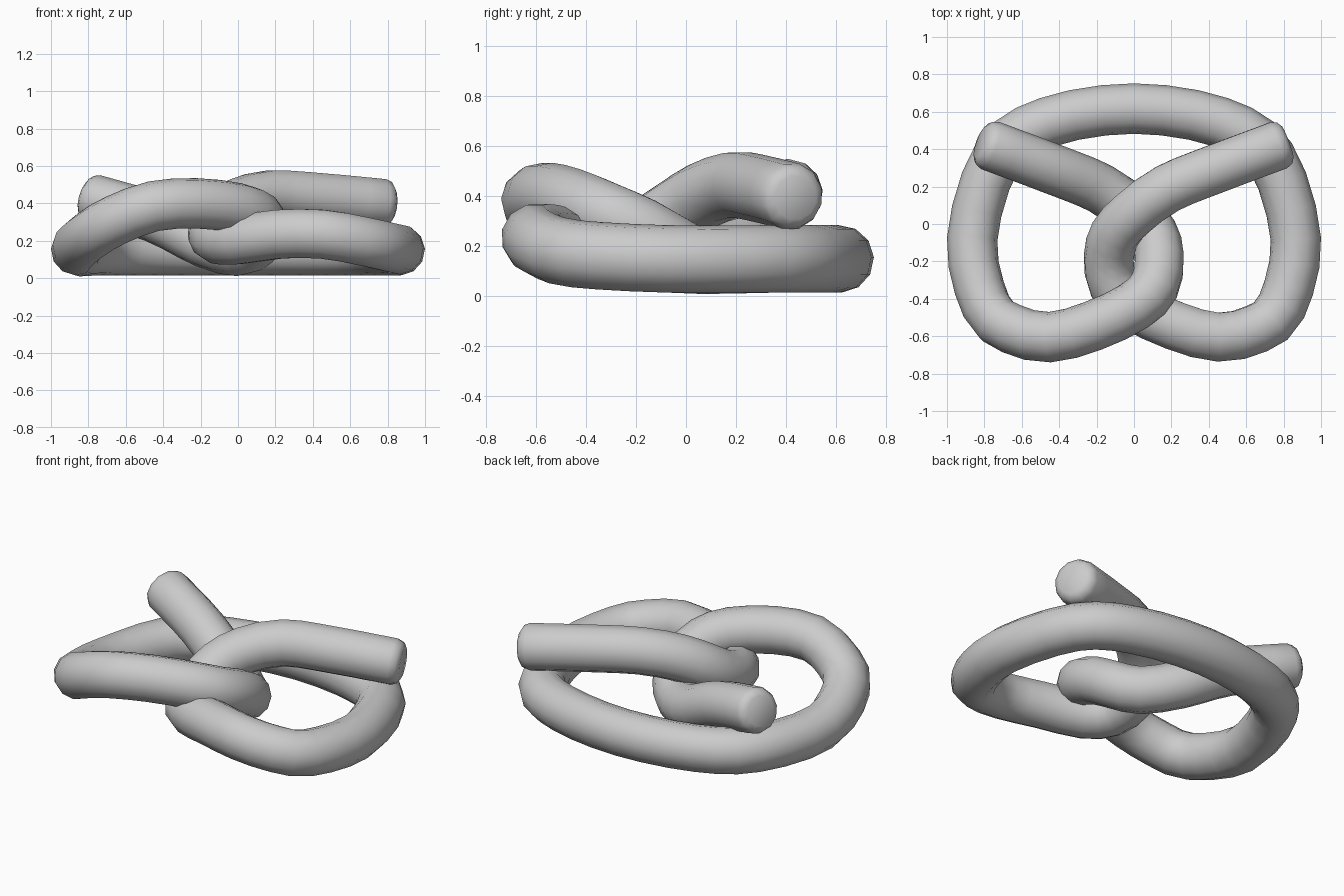
import bpy
from mathutils import Vector

cube = bpy.data.objects.get("Cube")
if cube:
    bpy.data.objects.remove(cube, do_unlink=True)

RADIUS = 0.135

# Half of the dough path, from back centre to free end:
# x, y shared by both halves, then height on the left (+x) and right (-x) half
HALF = [
    (0.46, 0.545, 0.15, 0.15),
    (0.73, 0.36, 0.15, 0.15),
    (0.865, -0.08, 0.15, 0.15),
    (0.79, -0.44, 0.17, 0.23),
    (0.655, -0.56, 0.20, 0.31),
    (0.45, -0.605, 0.235, 0.385),
    (0.22, -0.545, 0.235, 0.40),
    (0.0, -0.44, 0.205, 0.375),
    (-0.11, -0.33, 0.21, 0.33),
    (-0.135, -0.18, 0.25, 0.265),
    (-0.10, -0.05, 0.33, 0.19),
    (0.0, 0.06, 0.40, 0.145),
    (0.18, 0.19, 0.445, 0.19),
    (0.45, 0.30, 0.43, 0.325),
    (0.77, 0.42, 0.40, 0.42),
]
left = [Vector((x, y, zl)) for x, y, zl, zr in HALF]
right = [Vector((-x, y, zr)) for x, y, zl, zr in HALF]
keys = right[::-1] + [Vector((0, 0.617, 0.15))] + left


def smooth_path(pts, steps):
    """Catmull-Rom samples through the key points."""
    ext = [2 * pts[0] - pts[1]] + pts + [2 * pts[-1] - pts[-2]]
    out = []
    for a, b, c, d in zip(ext, ext[1:], ext[2:], ext[3:]):
        n = steps if (c - b).length > 0.25 else 2
        for i in range(n):
            t = i / n
            out.append(0.5 * (2 * b + (c - a) * t + (2 * a - 5 * b + 4 * c - d) * t**2
                              + (3 * b - a - 3 * c + d) * t**3))
    return out + [pts[-1]]


path = [(p, 1.0) for p in smooth_path(keys, 3)]


# Rounded rims at both free ends
def rim(end, before):
    d = (end - before).normalized()
    return [(end + d * 0.035, 0.9), (end + d * 0.055, 0.66)]


path = rim(keys[0], keys[1])[::-1] + path + rim(keys[-1], keys[-2])

# Round dough rope swept along the path
curve = bpy.data.curves.new("dough_rope", 'CURVE')
curve.dimensions = '3D'
curve.bevel_depth = RADIUS
curve.bevel_resolution = 4
curve.use_fill_caps = True
spline = curve.splines.new('POLY')
spline.points.add(len(path) - 1)
for point, (co, r) in zip(spline.points, path):
    point.co = (*co, 1)
    point.radius = r

rope = bpy.data.objects.new("dough_rope", curve)
bpy.context.collection.objects.link(rope)
bpy.ops.object.select_all(action='DESELECT')
rope.select_set(True)
bpy.context.view_layer.objects.active = rope
bpy.ops.object.convert(target='MESH')
rope = bpy.context.object
rope.name = "dough_rope"

# Plain grey material
grey = bpy.data.materials.new("plain_grey")
grey.use_nodes = True
colour = (0.6, 0.6, 0.6, 1)
grey.diffuse_color = colour
grey.node_tree.nodes["Principled BSDF"].inputs["Base Color"].default_value = colour
rope.data.materials.clear()
rope.data.materials.append(grey)

# Weld cap seams and smooth
bpy.ops.object.mode_set(mode='EDIT')
bpy.ops.mesh.select_all(action='SELECT')
bpy.ops.mesh.remove_doubles(threshold=0.0005)
bpy.ops.mesh.normals_make_consistent(inside=False)
bpy.ops.object.mode_set(mode='OBJECT')
bpy.ops.object.shade_smooth()
